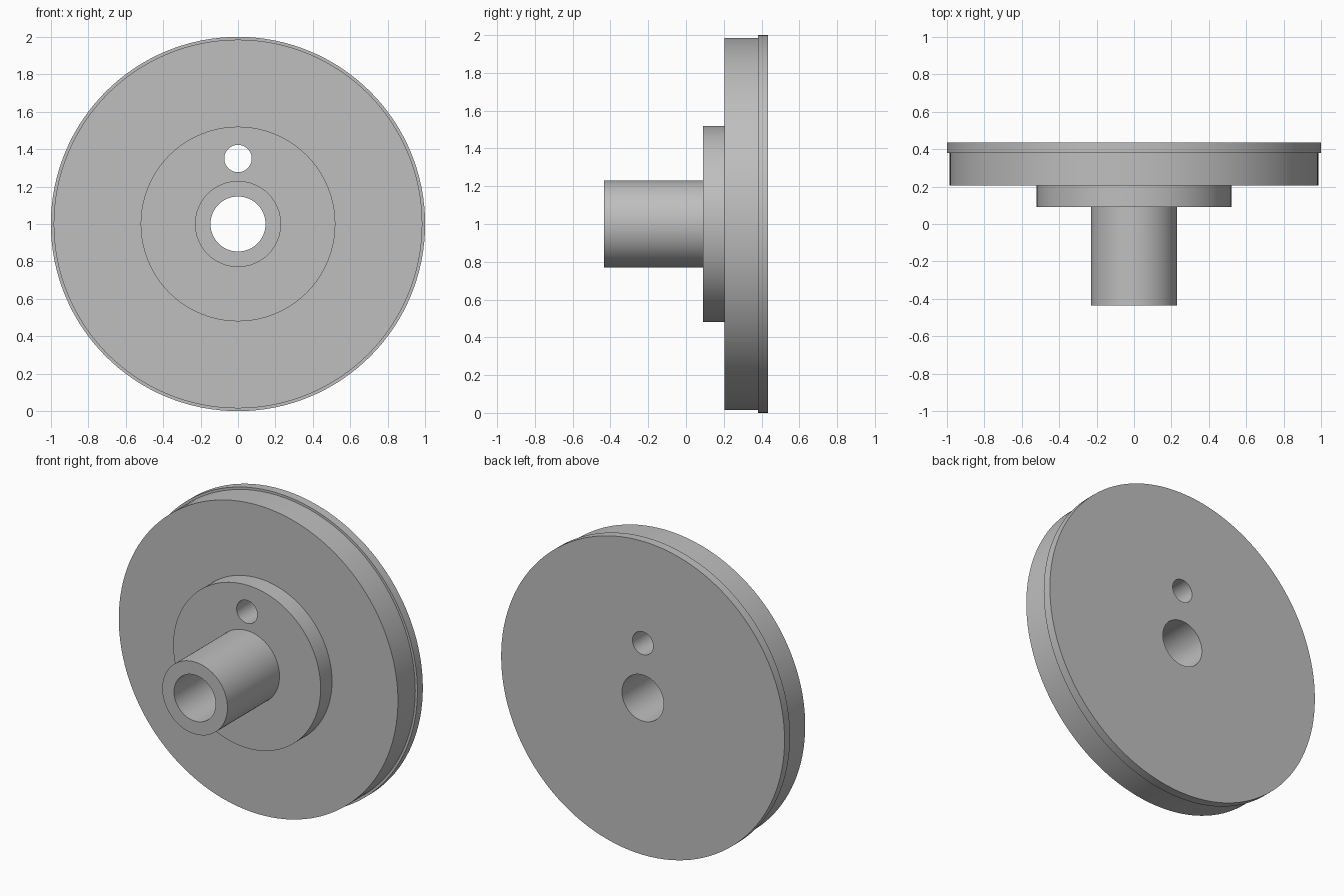
import bpy, bmesh, math
from mathutils import Matrix, Vector

cube = bpy.data.objects.get("Cube")
if cube:
    bpy.data.objects.remove(cube, do_unlink=True)

SEGMENTS = 128
AXIS_Z = 1.0

metal = bpy.data.materials.new("plain grey metal")
metal.use_nodes = True
grey = (0.52, 0.52, 0.52, 1)
metal.diffuse_color = grey
metal.node_tree.nodes["Principled BSDF"].inputs["Base Color"].default_value = grey


def add_object(name, bm):
    bmesh.ops.recalc_face_normals(bm, faces=bm.faces)
    mesh = bpy.data.meshes.new(name)
    bm.to_mesh(mesh)
    bm.free()
    mesh.materials.append(metal)
    obj = bpy.data.objects.new(name, mesh)
    bpy.context.collection.objects.link(obj)
    return obj


def lathe(name, profile):
    """Revolve a closed (radius, y) outline around the shaft axis."""
    bm = bmesh.new()
    verts = [bm.verts.new((0, y, AXIS_Z + r)) for r, y in profile]
    edges = [bm.edges.new((v, verts[i - 1])) for i, v in enumerate(verts)]
    bmesh.ops.spin(bm, geom=verts + edges, cent=(0, 0, AXIS_Z), axis=(0, 1, 0),
                   angle=math.tau, steps=SEGMENTS, use_merge=True)
    bmesh.ops.remove_doubles(bm, verts=bm.verts, dist=0.0001)
    return add_object(name, bm)


# Stepped wheel: bored hub, raised boss, disc and thin rear rim
bore, hub, boss, disc, rim = 0.147, 0.23, 0.52, 0.985, 1.0
wheel = lathe("flanged_wheel", [
    (bore, -0.435), (hub, -0.435), (hub, 0.09), (boss, 0.09), (boss, 0.205),
    (disc, 0.205), (disc, 0.38), (rim, 0.38), (rim, 0.435), (bore, 0.435)])

# Small pin hole drilled through boss and disc above the bore
bm = bmesh.new()
bmesh.ops.create_cone(bm, cap_ends=True, segments=64, radius1=0.073, radius2=0.073,
                      depth=0.8, matrix=Matrix.Translation(Vector((0, 0.3, 1.35)))
                      @ Matrix.Rotation(math.pi / 2, 4, "X"))
cutter = add_object("pin_hole_cutter", bm)
cutter.hide_render = True

drill = wheel.modifiers.new("pin_hole", "BOOLEAN")
drill.operation = "DIFFERENCE"
drill.solver = "EXACT"
drill.object = cutter
bpy.ops.object.select_all(action="DESELECT")
bpy.context.view_layer.objects.active = wheel
wheel.select_set(True)
bpy.ops.object.modifier_apply(modifier=drill.name)
bpy.data.objects.remove(cutter, do_unlink=True)

# Smooth round walls with crisp step edges
bpy.ops.object.shade_smooth_by_angle(angle=math.radians(30))
